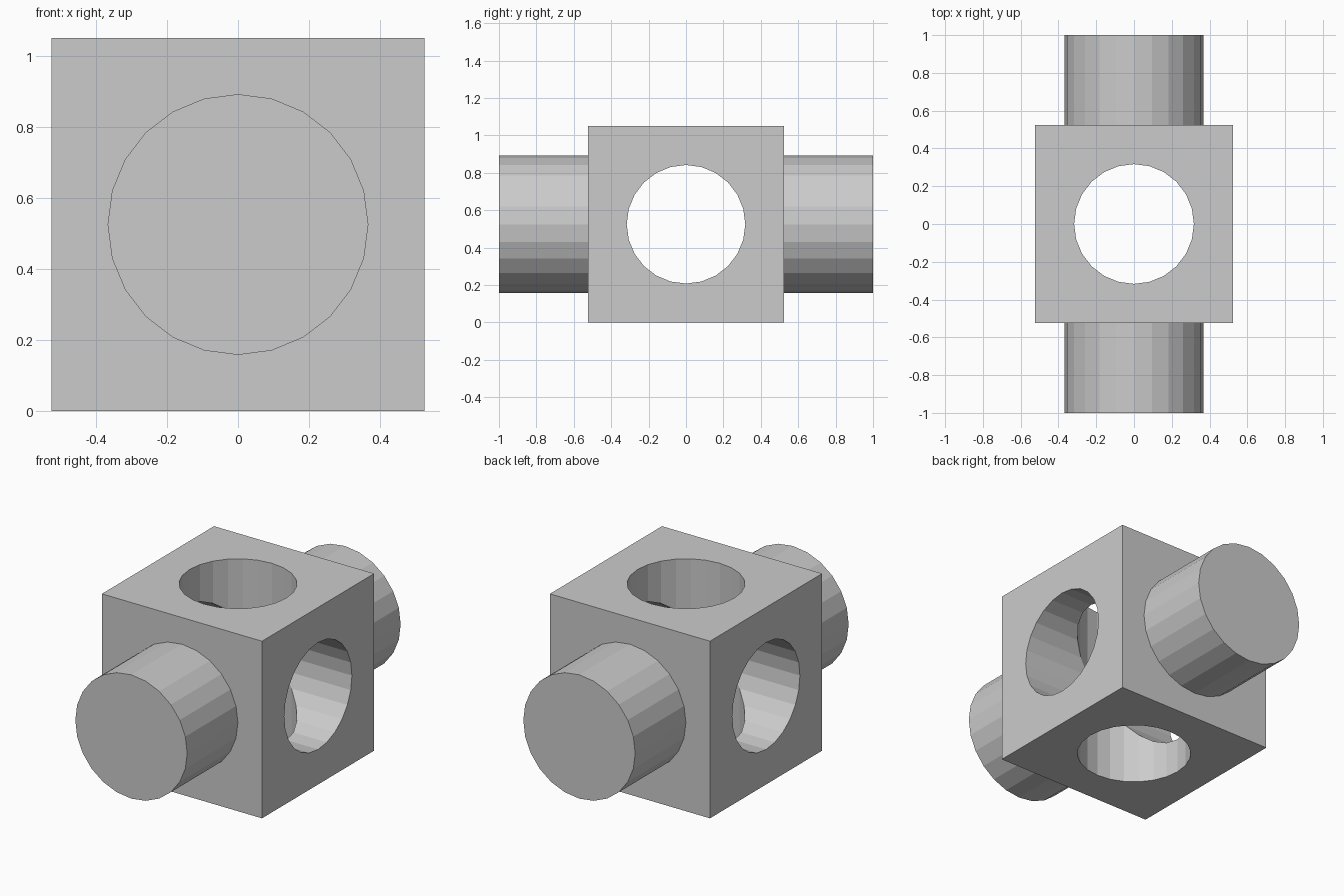
import bpy
from math import pi

if "Cube" in bpy.data.objects:
    bpy.data.objects.remove(bpy.data.objects["Cube"])

SIDE = 1.05        # block edge length
MID = SIDE / 2     # height of the block centre


def rod(name, radius, length, rotation):
    bpy.ops.mesh.primitive_cylinder_add(vertices=24, radius=radius, depth=length,
                                        location=(0, 0, MID), rotation=rotation)
    obj = bpy.context.object
    obj.name = name
    return obj


def combine(target, other, operation):
    mod = target.modifiers.new(operation.title(), 'BOOLEAN')
    mod.operation = operation
    mod.solver = 'EXACT'
    mod.object = other
    bpy.context.view_layer.objects.active = target
    bpy.ops.object.modifier_apply(modifier=mod.name)
    bpy.data.objects.remove(other, do_unlink=True)


# Central cube
bpy.ops.mesh.primitive_cube_add(size=SIDE, location=(0, 0, MID))
block = bpy.context.object
block.name = "pierced_block"

# Solid pegs at front and back, made from one long rod
combine(block, rod("pegs", 0.367, 2.0, (pi / 2, 0, 0)), 'UNION')

# Round bores side to side and top to bottom
for name, rotation in (("side_bore", (0, pi / 2, 0)), ("vertical_bore", (0, 0, 0))):
    combine(block, rod(name, 0.317, 1.5, rotation), 'DIFFERENCE')
